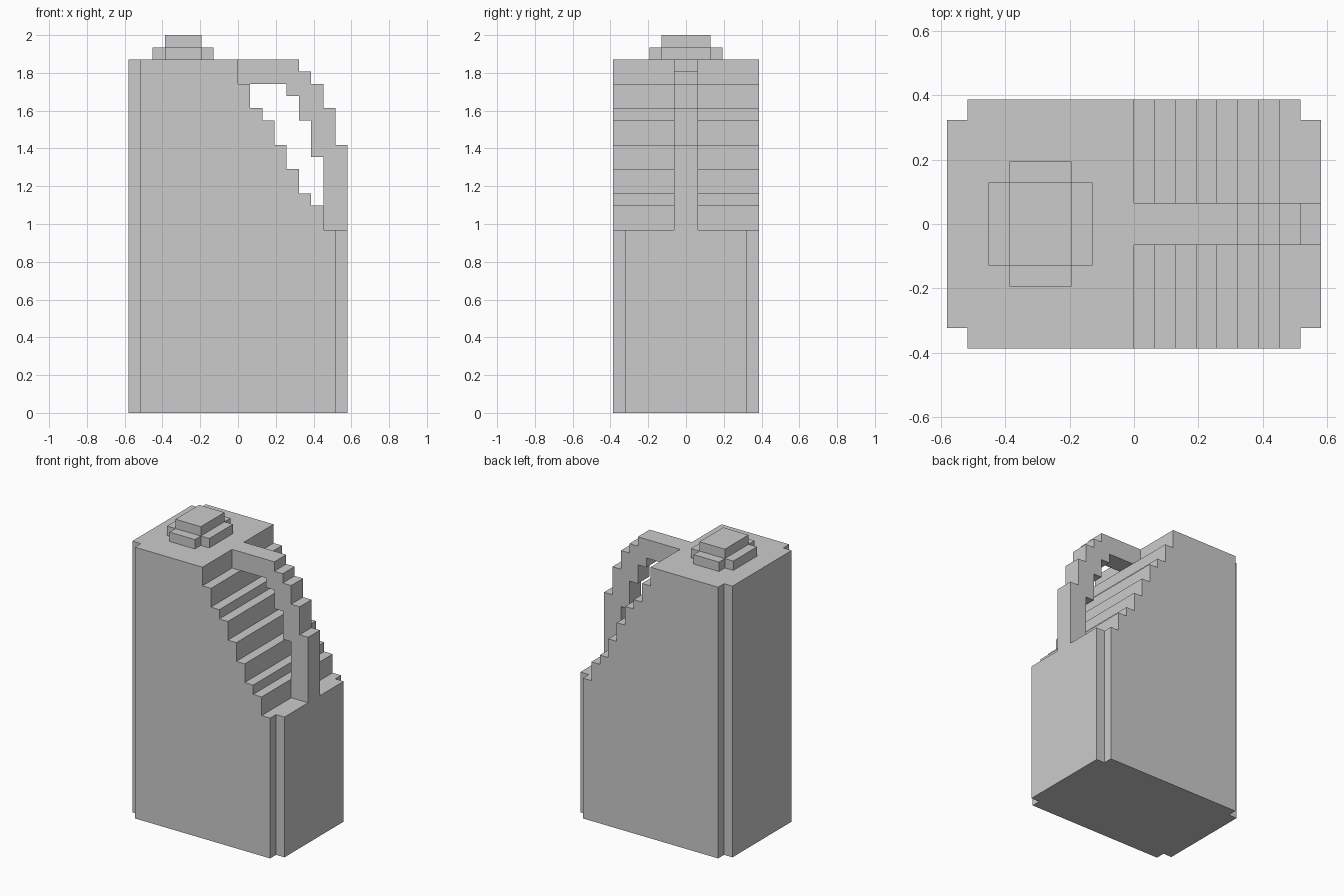
import bpy, bmesh
from mathutils import Vector

if "Cube" in bpy.data.objects:
    bpy.data.objects.remove(bpy.data.objects["Cube"])

U = 2 / 31  # one block


def prism(name, outline, axis, lo, hi):
    """Extrude a 2D outline (in blocks) along y (outline is x,z) or z (outline is x,y)."""
    place = (lambda a, b, d: (a, d, b)) if axis == 'y' else (lambda a, b, d: (a, b, d))
    bm = bmesh.new()
    face = bm.faces.new([bm.verts.new(Vector(place(a, b, lo)) * U) for a, b in outline])
    top = bmesh.ops.extrude_face_region(bm, geom=[face])
    verts = [g for g in top["geom"] if isinstance(g, bmesh.types.BMVert)]
    bmesh.ops.translate(bm, verts=verts, vec=Vector(place(0, 0, hi - lo)) * U)
    bmesh.ops.recalc_face_normals(bm, faces=bm.faces)
    mesh = bpy.data.meshes.new(name)
    bm.to_mesh(mesh)
    bm.free()
    obj = bpy.data.objects.new(name, mesh)
    bpy.context.collection.objects.link(obj)
    return obj


def stairs(start_x, columns):
    """Stepped line from (right edge, height) columns, left to right."""
    pts, x = [], start_x
    for end, z in columns:
        pts += [(x, z), (end, z)]
        x = end
    return pts


def cross(x0, x1, y):
    """Rectangle with a one-block notch at each corner."""
    return [(x0, -y + 1), (x0 + 1, -y + 1), (x0 + 1, -y), (x1 - 1, -y),
            (x1 - 1, -y + 1), (x1, -y + 1), (x1, y - 1), (x1 - 1, y - 1),
            (x1 - 1, y), (x0 + 1, y), (x0 + 1, y - 1), (x0, y - 1)]


# Body: notched footprint trimmed by the stepped side profile
body = prism("bottle_body", cross(-9, 9, 6), 'z', 0, 32)
slope = stairs(-10, [(0, 29), (1, 27), (2, 25), (3, 24), (4, 22),
                     (5, 20), (6, 18), (7, 17), (10, 15)])
trim = prism("body_trim", slope + [(10, -1), (-10, -1)], 'y', -7, 7)
trim.hide_render = True
mod = body.modifiers.new("trim", 'BOOLEAN')
mod.operation, mod.solver, mod.object = 'INTERSECT', 'EXACT', trim
bpy.context.view_layer.objects.active = body
bpy.ops.object.modifier_apply(modifier=mod.name)
bpy.data.objects.remove(trim)

# Handle: stepped outer edge, then the stepped inner edge back up
outer = stairs(0, [(5, 29), (6, 28), (7, 27), (8, 25), (9, 22)])
inner = stairs(0, [(4, 27), (5, 26), (6, 24), (7, 21)])
prism("handle", outer + [(9, 15), (7, 15)] + inner[::-1], 'y', -1, 1)

# Cap: cross-shaped collar with a smaller block on top
prism("cap_collar", cross(-7, -2, 3), 'z', 29, 30)
prism("cap_top", [(-6, -2), (-3, -2), (-3, 2), (-6, 2)], 'z', 30, 31)
